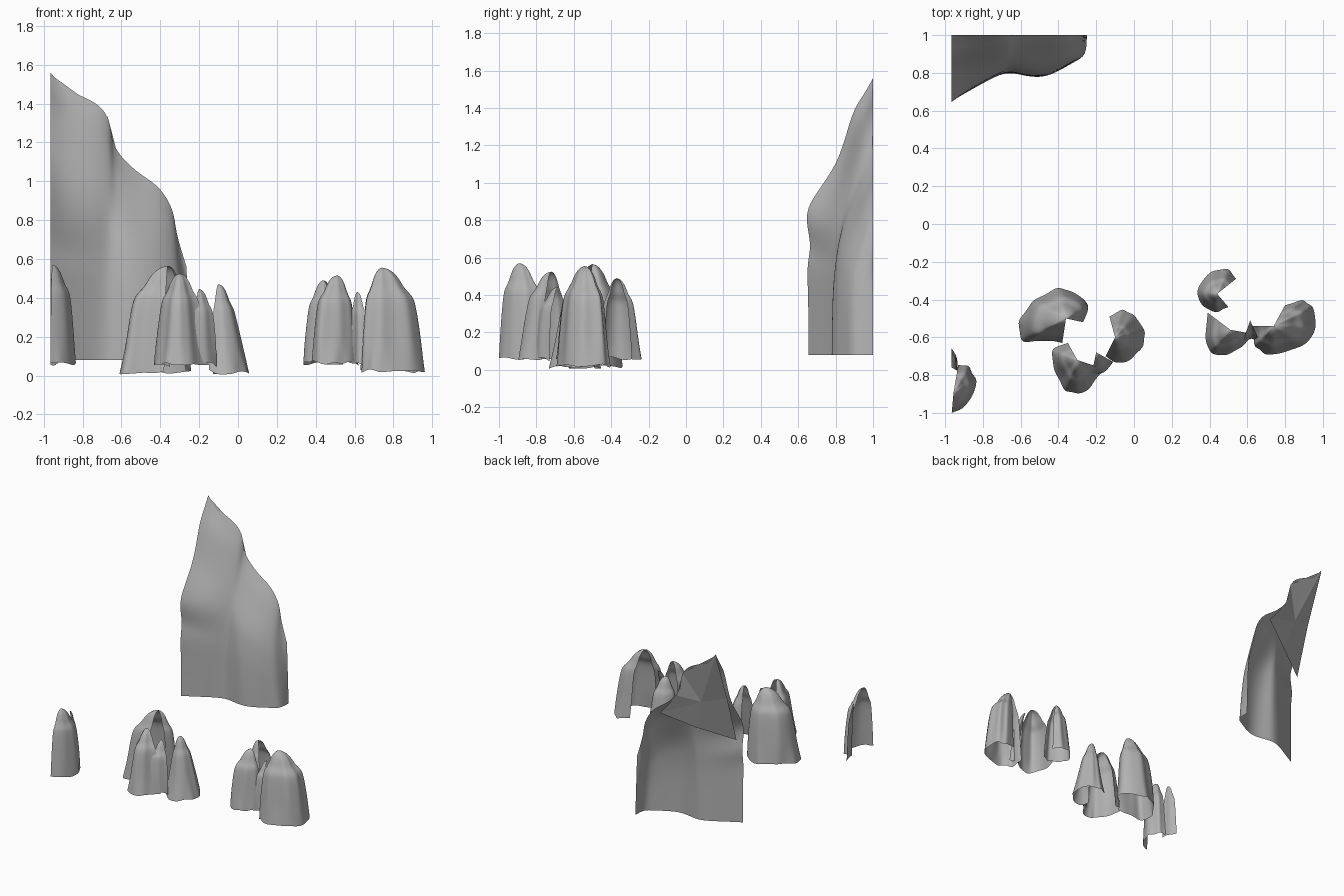
import bpy, random

if "Cube" in bpy.data.objects:
    bpy.data.objects.remove(bpy.data.objects["Cube"])

random.seed(4)

# Dark grey stone
stone = bpy.data.materials.new("stone")
stone.diffuse_color = (.44, .445, .44, 1)
stone.use_nodes = True
stone.node_tree.nodes["Principled BSDF"].inputs["Base Color"].default_value = stone.diffuse_color


def make_mesh(name, verts, faces, smooth=True):
    me = bpy.data.meshes.new(name)
    me.from_pydata([tuple(v) for v in verts], [], faces)
    me.update()
    me.materials.append(stone)
    ob = bpy.data.objects.new(name, me)
    bpy.context.collection.objects.link(ob)
    if smooth:
        for p in me.polygons:
            p.use_smooth = True
        sub = ob.modifiers.new("smooth", 'SUBSURF')
        sub.levels = sub.render_levels = 2
        sub.boundary_smooth = 'PRESERVE_CORNERS'
    return ob


def sheet(name, rows):
    """Skin equally long rows of points as one open sheet."""
    n = len(rows[0])
    faces = [(r * n + i, r * n + i + 1, (r + 1) * n + i + 1, (r + 1) * n + i)
             for r in range(len(rows) - 1) for i in range(n - 1)]
    return make_mesh(name, [p for row in rows for p in row], faces)


# Draped rock column: open footprint arc tapering to a shoulder and a blunt head
TAPER = [(0, 1), (.25, .92), (.5, .84), (.68, .76), (.74, .68),
         (.80, .52), (.88, .42), (.95, .29), (.99, .14), (1, .01)]


def spire(name, foot, peak, z0, slim=1.0):
    px, py, pz = peak
    pts = []
    for i, (x, y) in enumerate(foot):
        pts.append((x, y, 1.0))
        if i < len(foot) - 1:                       # groove between ribs
            x2, y2 = foot[i + 1]
            pts.append(((x + x2) / 2, (y + y2) / 2, random.uniform(.90, 1.07)))
    wob = [random.uniform(-.015, .012) for _ in pts]
    lean = [random.uniform(.90, 1.08) for _ in pts]
    rows = []
    for f, s in TAPER:
        row = []
        for (x, y, g), w, l in zip(pts, wob, lean):
            k = s * g * (1 if f == 0 else l * (1 - (1 - slim) * min(1, f / .7)))
            z = z0 + (pz - z0) * f + w * (1 - f)
            row.append((px + (x - px) * k, py + (y - py) * k, z))
        rows.append(row)
    return sheet(name, rows)


# Middle cluster
spire("middle_rock_back", [(-.38, -.63), (-.48, -.62), (-.60, -.635), (-.62, -.51), (-.54, -.40),
                           (-.41, -.33), (-.33, -.355), (-.235, -.43), (-.27, -.52)],
      (-.36, -.50, .565), .018)
spire("middle_rock_front", [(-.35, -.63), (-.44, -.66), (-.425, -.78), (-.37, -.89), (-.30, -.90),
                            (-.23, -.87), (-.15, -.77)],
      (-.30, -.72, .525), .06, .9)
spire("middle_rock_small", [(-.23, -.82), (-.16, -.79), (-.11, -.73)],
      (-.20, -.68, .445), .06)
spire("middle_rock_right", [(-.15, -.70), (-.10, -.735), (-.02, -.725), (.055, -.65), (.065, -.57),
                            (0, -.475), (-.06, -.445), (-.13, -.49)],
      (-.10, -.60, .47), .02, .68)

# Right cluster
spire("right_rock_back", [(.54, -.29), (.50, -.23), (.41, -.245), (.33, -.35), (.36, -.435),
                          (.44, -.475), (.50, -.44)],
      (.44, -.37, .49), .065, .9)
spire("right_rock_middle", [(.39, -.47), (.375, -.61), (.41, -.69), (.50, -.695), (.57, -.655),
                            (.62, -.58)],
      (.51, -.56, .515), .065)
spire("right_rock_small", [(.57, -.64), (.62, -.60), (.67, -.63)],
      (.615, -.51, .43), .06)
spire("right_rock_large", [(.63, -.54), (.63, -.65), (.69, -.695), (.78, -.685), (.90, -.645),
                           (.965, -.55), (.95, -.43), (.90, -.395), (.80, -.43)],
      (.74, -.54, .555), .025)

# Left edge pieces, cut off by the tile border
spire("left_rock_large", [(-.965, -1.0), (-.91, -.98), (-.85, -.90), (-.83, -.82), (-.87, -.745),
                          (-.93, -.745)],
      (-.955, -.89, .57), .065)
spire("left_rock_small", [(-.93, -.78), (-.935, -.71), (-.965, -.66)],
      (-.965, -.76, .50), .065)

# Cliff: columns rise from a wavy foot line and lean back to a ridge on y = 1
FOOT = [(-.965, .655), (-.89, .695), (-.82, .735), (-.75, .775), (-.67, .805), (-.60, .79),
        (-.52, .775), (-.45, .785), (-.38, .82), (-.315, .86), (-.25, .89), (-.25, 1)]
RIDGE = [(-.965, 1.56), (-.90, 1.48), (-.81, 1.44), (-.71, 1.395), (-.655, 1.31), (-.65, 1.20),
         (-.60, 1.12), (-.50, 1.03), (-.40, .975), (-.325, .84), (-.325, .75), (-.265, .56)]
LEAN = [(0, 0), (.2, 0), (.33, -.03), (.39, .05), (.47, -.03), (.53, -.03),
        (.60, .17), (.69, .44), (.79, .58), (.89, .70), (.94, .86), (1, 1)]
SOFT = [(0, 0), (.2, .01), (.33, .03), (.39, .05), (.47, .09), (.53, .13),
        (.60, .20), (.69, .35), (.79, .55), (.89, .74), (.94, .86), (1, 1)]
rows = []
for (f, b), (_, s) in zip(LEAN, SOFT):
    row = []
    for i, ((x, y), (rx, rz)) in enumerate(zip(FOOT, RIDGE)):
        w = max(0, 1 - i / 4)                       # ledge fades away from the left edge
        k = b * w + s * (1 - w)
        row.append((x + (rx - x) * f, y + (1 - y) * k, .08 + (rz - .08) * f))
    rows.append(row)
sheet("cliff_face", rows)

# Faceted patch behind the cliff top
rim = [(-.965, 1, 1.55), (-.80, 1, 1.43), (-.67, 1, 1.33), (-.62, 1, 1.14), (-.47, 1, .96),
       (-.70, .88, .86), (-.96, .73, .77), (-.96, .85, 1.15)]
hub = (-.78, .92, 1.10)
make_mesh("cliff_back_patch", rim + [hub],
          [(i, (i + 1) % len(rim), len(rim)) for i in range(len(rim))], smooth=False)
